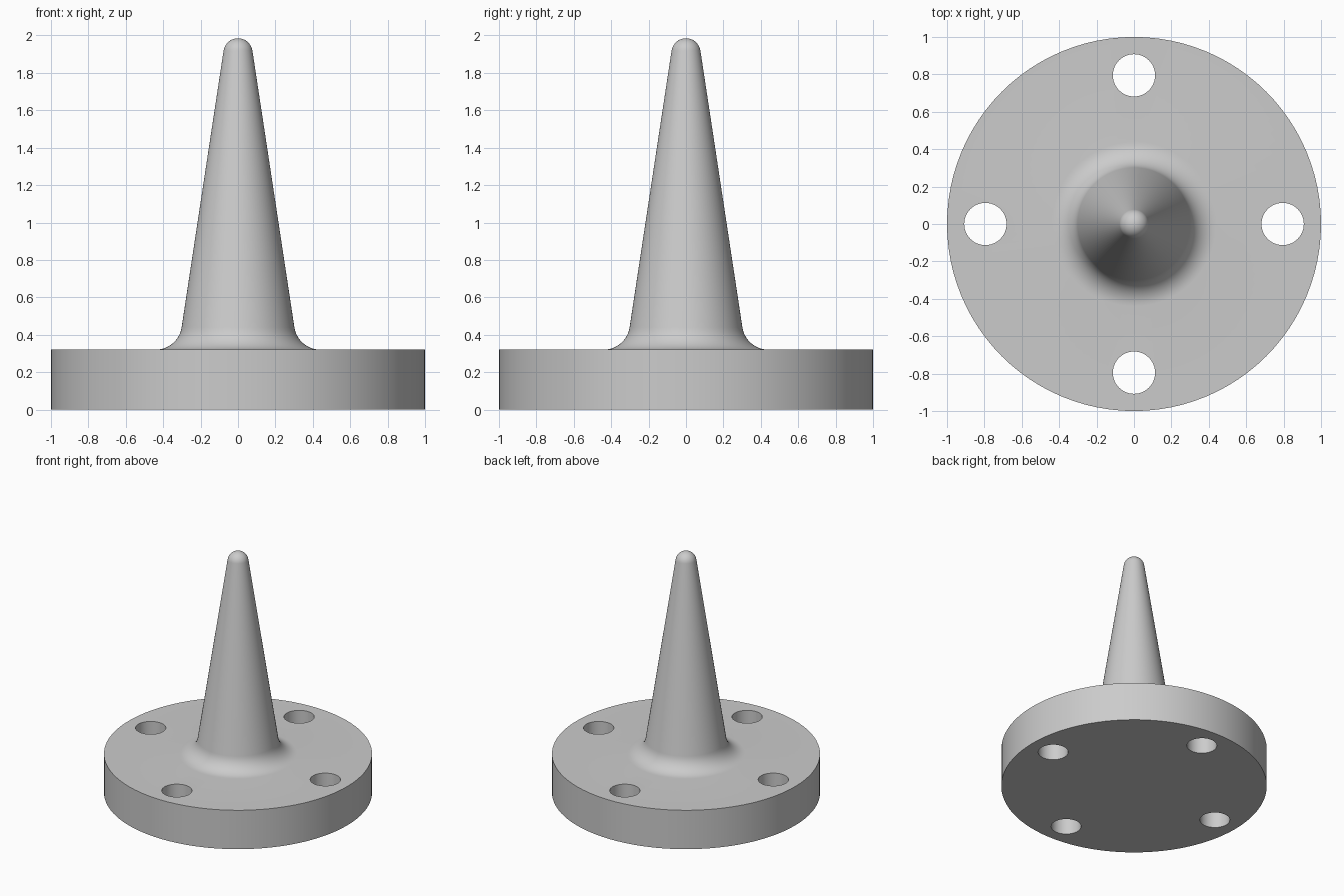
import bpy
from math import sin, cos, pi, atan

if "Cube" in bpy.data.objects:
    bpy.data.objects.remove(bpy.data.objects["Cube"])

SEGMENTS = 96
BASE_TOP, HEIGHT = 0.32, 1.985
TIP_R, FILLET_R, FILLET_X = 0.078, 0.14, 0.44
TAPER = atan(0.15)

grey = bpy.data.materials.new("light grey")
grey.use_nodes = True
COLOUR = (0.6, 0.6, 0.6, 1)
grey.diffuse_color = COLOUR
grey.node_tree.nodes["Principled BSDF"].inputs["Base Color"].default_value = COLOUR


def arc(cx, cz, r, start, end, steps):
    """Points on an arc, as (radius, height) pairs."""
    angles = [start + (end - start) * i / steps for i in range(steps + 1)]
    return [(cx + r * cos(a), cz + r * sin(a)) for a in angles]


def lathe(name, profile):
    """Revolve a profile, closed with a pole at the top and a flat cap below."""
    verts, faces = [], []
    for r, z in profile:
        verts += [(r * cos(2 * pi * s / SEGMENTS), r * sin(2 * pi * s / SEGMENTS), z)
                  for s in range(SEGMENTS)]
    pole = len(verts)
    verts.append((0, 0, HEIGHT))
    last = pole - SEGMENTS
    for s in range(SEGMENTS):
        n = (s + 1) % SEGMENTS
        for k in range(0, last, SEGMENTS):
            faces.append((k + s, k + n, k + n + SEGMENTS, k + s + SEGMENTS))
        faces.append((last + s, last + n, pole))
    faces.append(tuple(reversed(range(SEGMENTS))))
    mesh = bpy.data.meshes.new(name)
    mesh.from_pydata(verts, [], faces)
    mesh.materials.append(grey)
    obj = bpy.data.objects.new(name, mesh)
    bpy.context.collection.objects.link(obj)
    return obj


# Flange, fillet, tapered spike and rounded tip in one profile
profile = [(1, 0), (1, BASE_TOP)]
profile += arc(FILLET_X, BASE_TOP + FILLET_R, FILLET_R, -pi / 2, -pi - TAPER + 2 * TAPER, 10)
profile += arc(0, HEIGHT - TIP_R, TIP_R, TAPER, pi / 2, 10)[:-1]
body = lathe("flanged_spike", profile)

# Four bolt holes
for i in range(4):
    a = i * pi / 2
    bpy.ops.mesh.primitive_cylinder_add(
        vertices=48, radius=0.113, depth=1,
        location=(0.795 * cos(a), 0.795 * sin(a), BASE_TOP / 2))
    cutter = bpy.context.object
    cutter.name = "bolt_hole_cutter"
    cutter.data.materials.append(grey)
    cutter.hide_render = True
    bpy.context.view_layer.objects.active = body
    cut = body.modifiers.new("bolt_hole", "BOOLEAN")
    cut.operation, cut.solver, cut.object = "DIFFERENCE", "EXACT", cutter
    bpy.ops.object.modifier_apply(modifier=cut.name)
    bpy.data.objects.remove(cutter)

bpy.ops.object.select_all(action="DESELECT")
body.select_set(True)
bpy.context.view_layer.objects.active = body
bpy.ops.object.shade_smooth_by_angle(angle=pi / 6)
